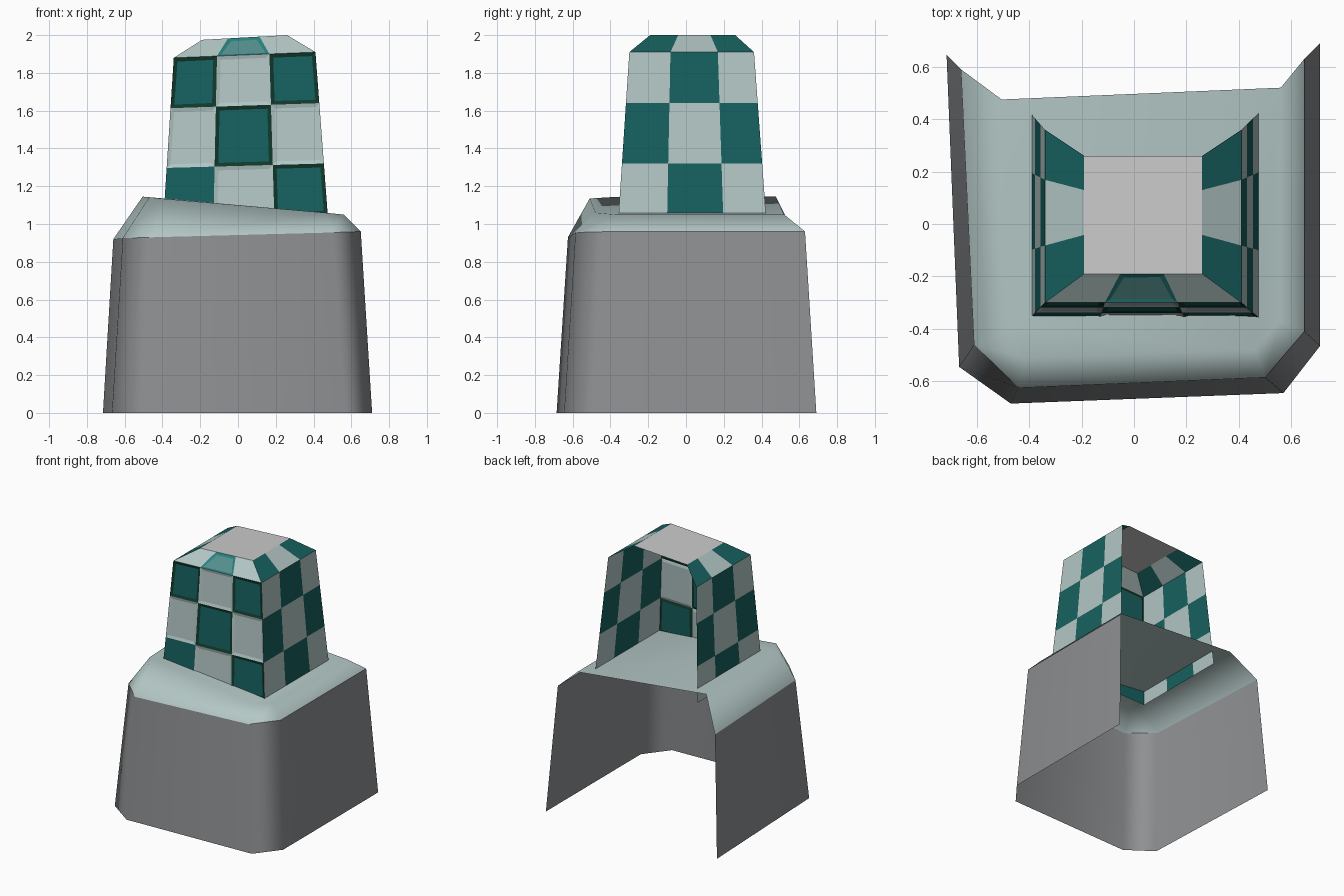
import bpy, bmesh
from mathutils import Vector

if "Cube" in bpy.data.objects:
    bpy.data.objects.remove(bpy.data.objects["Cube"])


def material(name, r, g, b):
    m = bpy.data.materials.new(name)
    m.diffuse_color = (r, g, b, 1)
    m.use_nodes = True
    m.node_tree.nodes["Principled BSDF"].inputs["Base Color"].default_value = m.diffuse_color
    return m


GREY = material("grey", 0.27, 0.28, 0.29)
PALE = material("pale_teal", 0.45, 0.57, 0.56)
DARK = material("dark_teal", 0.008, 0.12, 0.115)
EDGE = material("frame_green", 0.005, 0.04, 0.024)
MID = material("mid_teal", 0.02, 0.22, 0.21)
SOFT = material("soft_teal", 0.09, 0.28, 0.27)
ROOF = material("roof_grey", 0.54, 0.56, 0.555)


def finish(bm, name, mats, smooth=False):
    me = bpy.data.meshes.new(name)
    bm.to_mesh(me)
    bm.free()
    ob = bpy.data.objects.new(name, me)
    bpy.context.collection.objects.link(ob)
    for m in mats:
        me.materials.append(m)
    if smooth:
        for p in me.polygons:
            p.use_smooth = True
        ob.modifiers.new("weighted", 'WEIGHTED_NORMAL')
    return ob


def strip(name, low, high, mat, cap=False):
    """Open-backed band of quads between two outlines, optionally capped."""
    bm = bmesh.new()
    a = [bm.verts.new(p) for p in low]
    b = [bm.verts.new(p) for p in high]
    for i in range(len(a) - 1):
        bm.faces.new((a[i], a[i + 1], b[i + 1], b[i]))
    if cap:
        bm.faces.new(b)
    return finish(bm, name, [mat], True)


# Base: outlines run back-left, round the front, to back-right
foot = [(-.715, .645, 0), (-.667, -.545, 0), (-.47, -.685, 0),
        (.57, -.645, 0), (.71, -.465, 0), (.71, .69, 0)]
shoulder = [(-.66, .59, .92), (-.61, -.46, .925), (-.44, -.625, .93),
            (.50, -.585, .955), (.65, -.41, .96), (.65, .63, .96)]
rim = [(-.505, .475, 1.145), (-.47, -.40, 1.142), (-.41, -.51, 1.135),
       (.46, -.48, 1.06), (.56, -.37, 1.05), (.56, .52, 1.05)]
strip("base_walls", foot, shoulder, GREY)
strip("base_top", shoulder, rim, PALE, cap=True)


# Tower: rings of four corners (front-left, front-right, back-right, back-left)
def ring(x0, x1, y0, y1, z0, z1):
    return [Vector(p) for p in ((x0, y0, z0), (x1, y0, z1), (x1, y1, z1), (x0, y1, z0))]


bottom = ring(-.395, .475, -.357, .423, 1.03, 1.05)
eaves = ring(-.34, .41, -.30, .36, 1.88, 1.91)
top = ring(-.19, .26, -.19, .26, 1.975, 2.0)


def corner(k, v):
    """Point up corner k: 0 bottom, 1 eaves, 2 roof."""
    return bottom[k].lerp(eaves[k], v) if v <= 1 else top[k]


def checker_wall(name, i, j, cols, first_dark, framed=False):
    """Three checked rows plus the sloping roof row between corners i and j."""
    bm = bmesh.new()
    grid = [[bm.verts.new(corner(i, v).lerp(corner(j, v), u)) for u in cols]
            for v in (0, .314, .686, 1, 2)]
    cells = {}
    for r in range(4):
        for c in range(3):
            f = bm.faces.new((grid[r][c], grid[r][c + 1], grid[r + 1][c + 1], grid[r + 1][c]))
            f.material_index = int((r + c) % 2 == (0 if first_dark else 1))
            cells[r, c] = f
    if framed:
        for c in range(3):
            cells[3, c].material_index = 0
        # Framed panes on the three upright rows
        for f in [f for (r, c), f in cells.items() if r < 3]:
            bmesh.ops.inset_individual(bm, faces=[f], thickness=.028, depth=-.006)
            if f.material_index:
                for e in f.edges:
                    for g in e.link_faces:
                        if g is not f:
                            g.material_index = 2
        # Dormer pane in the middle of the front slope
        f = cells[3, 1]
        bmesh.ops.inset_individual(bm, faces=[f], thickness=.025, depth=-.004)
        for e in f.edges:
            for g in e.link_faces:
                g.material_index = 3
        f.material_index = 4
    return finish(bm, name, [PALE, DARK, EDGE, MID, SOFT])


checker_wall("tower_front", 0, 1, (0, .305, .675, 1), True, framed=True)
checker_wall("tower_right", 1, 2, (0, .33, .71, 1), False)
checker_wall("tower_left", 3, 0, (0, .29, .67, 1), False)

# Flat roof
bm = bmesh.new()
bm.faces.new([bm.verts.new(p) for p in top])
finish(bm, "tower_roof", [ROOF])
